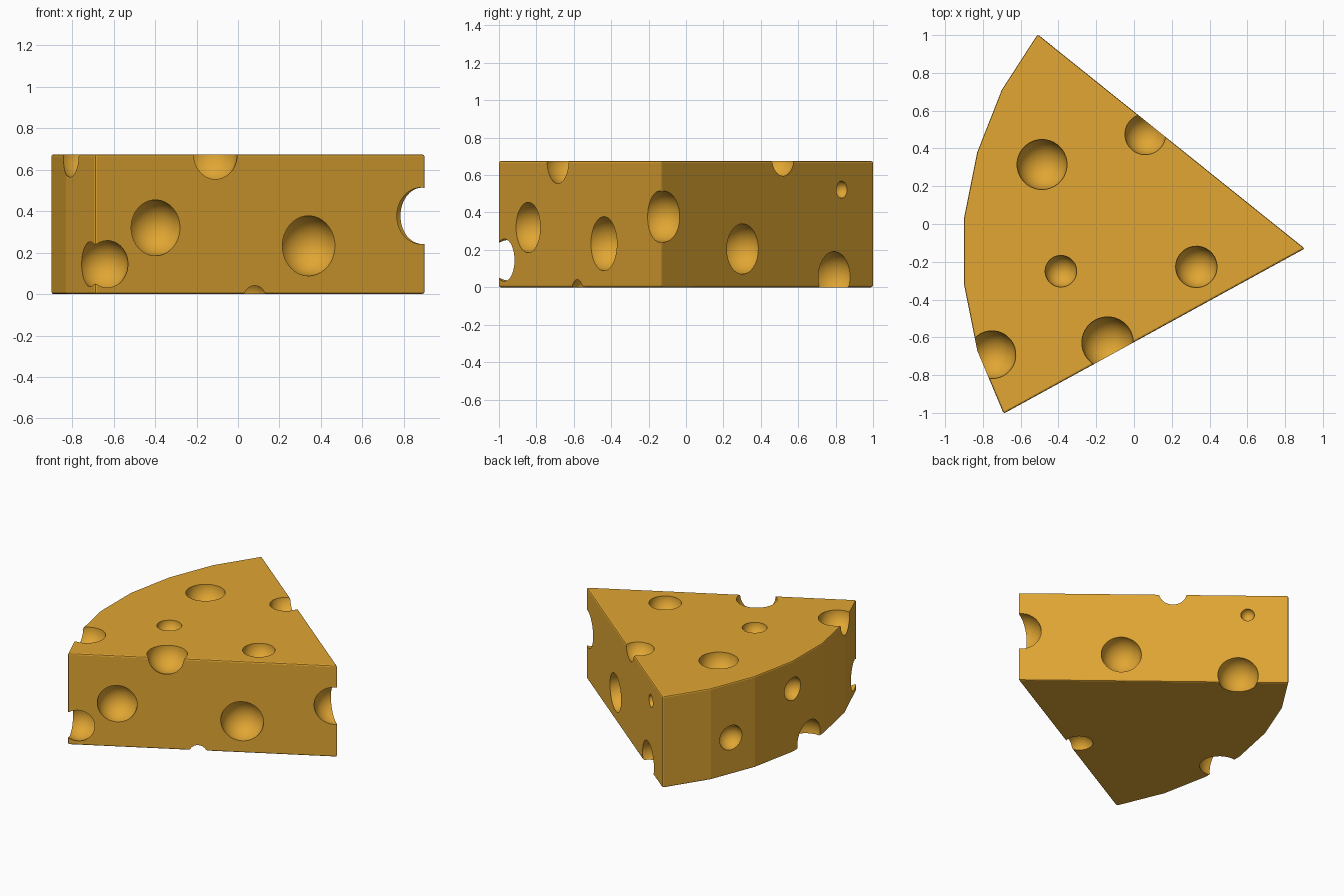
import bpy, bmesh
from mathutils import Matrix

if "Cube" in bpy.data.objects:
    bpy.data.objects.remove(bpy.data.objects["Cube"])

H = 0.675
# plan of the wedge: pointed tip and a faceted curved rind
PLAN = [(0.904, -0.13), (-0.51, 1.004), (-0.70, 0.71), (-0.83, 0.38), (-0.90, 0.03),
        (-0.90, -0.32), (-0.83, -0.67), (-0.69, -1.004)]

# round holes: x, y, z, radius
HOLES = [
    # front cut
    (-0.40, -0.84, 0.32, 0.135), (0.34, -0.437, 0.233, 0.145),
    (0.88, -0.13, 0.378, 0.137), (-0.655, -0.925, 0.145, 0.125),
    (0.046, -0.518, -0.02, 0.095),
    # top
    (-0.487, 0.315, H, 0.133), (-0.387, -0.25, H, 0.084), (0.33, -0.227, H, 0.11),
    (0.06, 0.475, H + 0.015, 0.11), (-0.14, -0.628, H, 0.137), (-0.752, -0.692, H, 0.127),
    # back cut
    (0.363, 0.30, 0.205, 0.135), (-0.298, 0.83, 0.522, 0.046), (-0.248, 0.79, 0.055, 0.136),
    # rind
    (-0.76, 0.56, 0.27, 0.09), (-0.897, 0.03, 0.466, 0.083), (-0.873, -0.15, 0.03, 0.137),
]

cheese_yellow = bpy.data.materials.new("cheese_yellow")
cheese_yellow.diffuse_color = (0.75, 0.38, 0.033, 1)
cheese_yellow.use_nodes = True
cheese_yellow.node_tree.nodes["Principled BSDF"].inputs["Base Color"].default_value = cheese_yellow.diffuse_color


def add_object(name, bm):
    me = bpy.data.meshes.new(name)
    bmesh.ops.recalc_face_normals(bm, faces=bm.faces[:])
    bm.to_mesh(me)
    bm.free()
    me.materials.append(cheese_yellow)
    ob = bpy.data.objects.new(name, me)
    bpy.context.collection.objects.link(ob)
    return ob


# wedge: extruded plan with softened sharp edges
bm = bmesh.new()
base = bm.faces.new([bm.verts.new((x, y, 0)) for x, y in PLAN])
ext = bmesh.ops.extrude_face_region(bm, geom=[base], use_keep_orig=True)
bmesh.ops.translate(bm, vec=(0, 0, H),
                    verts=[g for g in ext["geom"] if isinstance(g, bmesh.types.BMVert)])
bmesh.ops.recalc_face_normals(bm, faces=bm.faces[:])
sharp = [e for e in bm.edges if e.calc_face_angle(0) > 0.5]
bmesh.ops.bevel(bm, geom=sharp, offset=0.01, offset_type='OFFSET', segments=2,
                profile=0.5, affect='EDGES', clamp_overlap=True)
wedge = add_object("cheese_wedge", bm)

# hole cutters: smooth balls
bm = bmesh.new()
for x, y, z, r in HOLES:
    bmesh.ops.create_uvsphere(bm, u_segments=32, v_segments=18, radius=r,
                              matrix=Matrix.Translation((x, y, z)) @ Matrix.Rotation(0.13, 4, (1, 2, 3)))
for f in bm.faces:
    f.smooth = True
cutter = add_object("hole_cutter", bm)
cutter.hide_render = True

# carve the holes and drop the cutter
mod = wedge.modifiers.new("holes", 'BOOLEAN')
mod.operation = 'DIFFERENCE'
mod.solver = 'EXACT'
mod.object = cutter
dg = bpy.context.evaluated_depsgraph_get()
carved = bpy.data.meshes.new_from_object(wedge.evaluated_get(dg))
wedge.modifiers.clear()
wedge.data = carved
bpy.data.objects.remove(cutter)
